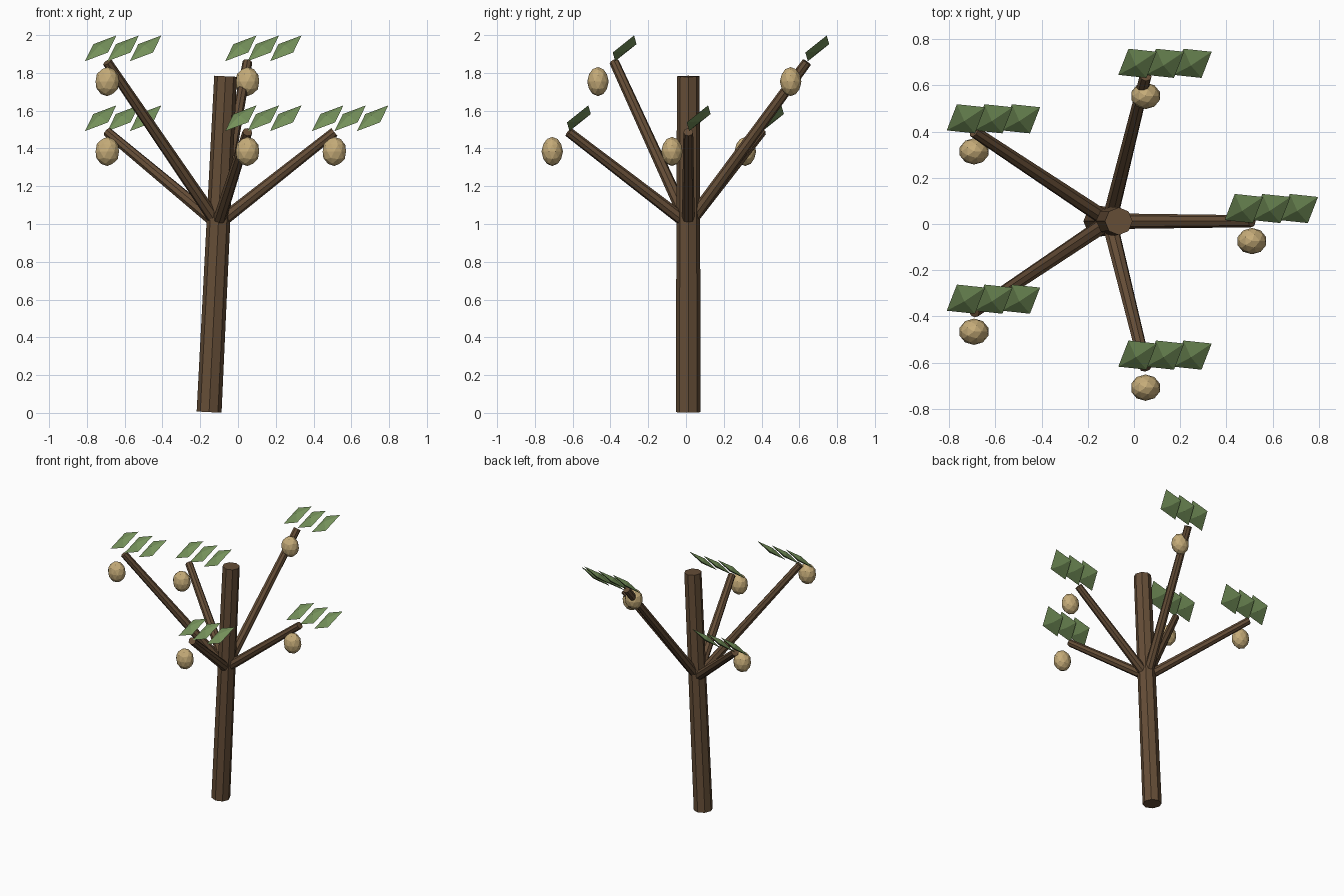
import bpy
import bmesh
from mathutils import Matrix, Vector

cube = bpy.data.objects.get("Cube")
if cube:
    bpy.data.objects.remove(cube, do_unlink=True)


def material(name, rgb):
    mat = bpy.data.materials.new(name)
    mat.use_nodes = True
    mat.diffuse_color = (*rgb, 1)
    mat.node_tree.nodes["Principled BSDF"].inputs["Base Color"].default_value = (*rgb, 1)
    return mat


bark = material("brown bark", (0.13, 0.075, 0.038))
leaf_green = material("leaf green", (0.18, 0.29, 0.105))
fruit_tan = material("tan fruit", (0.56, 0.41, 0.19))


def add_object(name, bm, mat):
    bmesh.ops.recalc_face_normals(bm, faces=bm.faces)
    mesh = bpy.data.meshes.new(name)
    bm.to_mesh(mesh)
    bm.free()
    mesh.materials.append(mat)
    obj = bpy.data.objects.new(name, mesh)
    bpy.context.collection.objects.link(obj)
    return obj


def limb(name, start, end, r_start, r_end):
    """Tapered eight-sided log between two points."""
    axis = end - start
    turn = Vector((0, 0, 1)).rotation_difference(axis).to_matrix().to_4x4()
    bm = bmesh.new()
    bmesh.ops.create_cone(bm, cap_ends=True, segments=8, radius1=r_start,
                          radius2=r_end, depth=axis.length,
                          matrix=Matrix.Translation((start + end) / 2) @ turn)
    add_object(name, bm, bark)


def fruit(name, centre):
    """Faceted egg."""
    bm = bmesh.new()
    bmesh.ops.create_icosphere(bm, subdivisions=2, radius=1)
    bmesh.ops.scale(bm, vec=(0.065, 0.057, 0.077), verts=bm.verts)
    bmesh.ops.translate(bm, vec=centre, verts=bm.verts)
    add_object(name, bm, fruit_tan)


# Half diagonals of one leaf, with its thickness across them
LONG = Vector((0.083, 0.05, 0.068))
WIDE = Vector((0.039, -0.063, -0.022))
THICK = LONG.cross(WIDE).normalized() * 0.02


def leaf(name, centre):
    """Flattened octahedron."""
    bm = bmesh.new()
    bmesh.ops.create_uvsphere(bm, u_segments=4, v_segments=2, radius=1)
    shape = Matrix((LONG, WIDE, THICK)).transposed().to_4x4()
    bmesh.ops.transform(bm, matrix=Matrix.Translation(centre) @ shape, verts=bm.verts)
    add_object(name, bm, leaf_green)


# Leaning trunk
limb("trunk", Vector((-0.153, 0.012, 0.004)), Vector((-0.066, 0.012, 1.782)), 0.066, 0.06)

# Five branches, each with a hanging fruit and a row of three leaves
fork = Vector((-0.107, 0.012, 1.0))
tips = {
    "left": (0.51, 0.012, 1.487),
    "back": (0.05, 0.64, 1.857),
    "back_right": (-0.692, 0.4, 1.487),
    "front_right": (-0.692, -0.38, 1.857),
    "front": (0.05, -0.622, 1.487),
}
for side, point in tips.items():
    tip = Vector(point)
    limb(f"{side}_branch", fork, tip, 0.034, 0.026)
    fruit(f"{side}_fruit", tip + Vector((0, -0.086, -0.103)))
    for i in range(3):
        leaf(f"{side}_leaf_{i + 1}", tip + Vector((-0.035 + 0.119 * i, 0.055, 0.073)))
